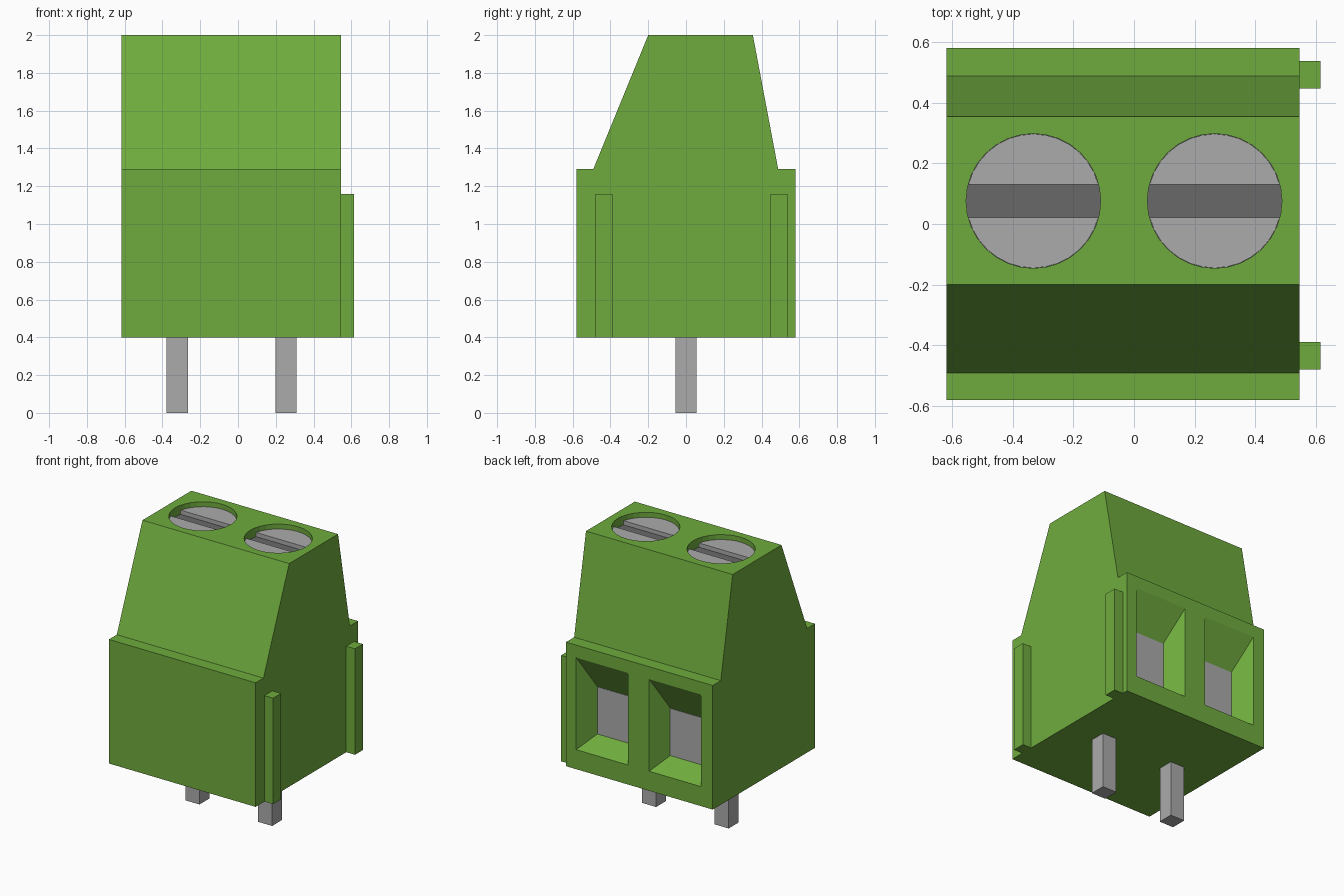
import bpy, bmesh, math
from mathutils import Vector

if "Cube" in bpy.data.objects:
    bpy.data.objects.remove(bpy.data.objects["Cube"], do_unlink=True)


def material(name, rgb):
    m = bpy.data.materials.new(name)
    m.use_nodes = True
    m.diffuse_color = (*rgb, 1)
    m.node_tree.nodes["Principled BSDF"].inputs["Base Color"].default_value = (*rgb, 1)
    return m


GREEN = material("green plastic", (0.159, 0.407, 0.048))
METAL = material("grey metal", (0.407, 0.407, 0.407))
DARK = material("dark slot", (0.141, 0.141, 0.141))


def loft(name, start, end, mat):
    """Closed solid between two matching outlines."""
    bm = bmesh.new()
    a = [bm.verts.new(p) for p in start]
    b = [bm.verts.new(p) for p in end]
    bm.faces.new(a)
    bm.faces.new(b)
    n = len(a)
    for i in range(n):
        j = (i + 1) % n
        bm.faces.new((a[i], a[j], b[j], b[i]))
    bmesh.ops.recalc_face_normals(bm, faces=bm.faces)
    me = bpy.data.meshes.new(name)
    bm.to_mesh(me)
    bm.free()
    me.materials.append(mat)
    ob = bpy.data.objects.new(name, me)
    bpy.context.collection.objects.link(ob)
    return ob


def prism(name, outline, z0, z1, mat):
    return loft(name, [(x, y, z0) for x, y in outline],
                [(x, y, z1) for x, y in outline], mat)


def box(name, x0, x1, y0, y1, z0, z1, mat):
    return prism(name, [(x0, y0), (x1, y0), (x1, y1), (x0, y1)], z0, z1, mat)


def arc(cx, cy, r, a0, a1, n):
    return [(cx + r * math.cos(a0 + (a1 - a0) * i / n),
             cy + r * math.sin(a0 + (a1 - a0) * i / n)) for i in range(n + 1)]


def rect_xz(x0, x1, z0, z1, y):
    return [(x0, y, z0), (x1, y, z0), (x1, y, z1), (x0, y, z1)]


def cut(target, cutter):
    mod = target.modifiers.new("cut", "BOOLEAN")
    mod.operation, mod.solver, mod.object = "DIFFERENCE", "EXACT", cutter
    bpy.context.view_layer.objects.active = target
    bpy.ops.object.modifier_apply(modifier=mod.name)
    bpy.data.objects.remove(cutter, do_unlink=True)


# Housing: side profile extruded across the width
profile = [(-0.58, 0.4), (0.58, 0.4), (0.58, 1.29), (0.488, 1.29),
           (0.354, 2.0), (-0.2, 2.0), (-0.491, 1.29), (-0.58, 1.29)]
housing = loft("housing", [(-0.618, y, z) for y, z in profile],
               [(0.546, y, z) for y, z in profile], GREEN)

SCREW_Y, SCREW_R, SLOT = 0.076, 0.222, 0.055
TOP, FLOOR = 1.965, 1.935

for side, screw_x, pin_x, entry_x in (("right", -0.332, -0.322, -0.32),
                                      ("left", 0.266, 0.254, 0.259)):
    # Screw well
    ring = arc(screw_x, SCREW_Y, SCREW_R, 0, 2 * math.pi, 32)[:-1]
    cut(housing, prism("well_cutter", ring, 1.85, 2.1, GREEN))

    # Tapered wire entry, flared slightly past the back wall
    inner = rect_xz(entry_x - 0.128, entry_x + 0.128, 0.625, 0.963, 0.45)
    outer = rect_xz(entry_x - 0.206, entry_x + 0.206, 0.54, 1.2, 0.58)
    past = [Vector(i) + (Vector(o) - Vector(i)) * 1.2 for i, o in zip(inner, outer)]
    cut(housing, loft("entry_cutter", inner, past, GREEN))

    # Metal contact at the end of the entry
    box(side + "_wire_contact", entry_x - 0.128, entry_x + 0.128,
        0.446, 0.453, 0.625, 0.963, METAL)

    # Screw: dark slot floor with two raised head halves
    prism(side + "_screw_slot", ring, 1.85, FLOOR, DARK)
    a = math.asin(SLOT / SCREW_R)
    for half, turn in (("back", 0), ("front", math.pi)):
        seg = arc(screw_x, SCREW_Y, SCREW_R - 0.001, a + turn, math.pi - a + turn, 14)
        prism(f"{side}_screw_head_{half}", seg, FLOOR, TOP, METAL)

    # Solder pin
    box(side + "_pin", pin_x - 0.056, pin_x + 0.056, -0.056, 0.056, 0, 0.42, METAL)

# Interlocking ribs on the left side
for name, y0, y1 in (("front_rib", -0.48, -0.39), ("back_rib", 0.447, 0.537)):
    box(name, 0.54, 0.615, y0, y1, 0.4, 1.16, GREEN)
